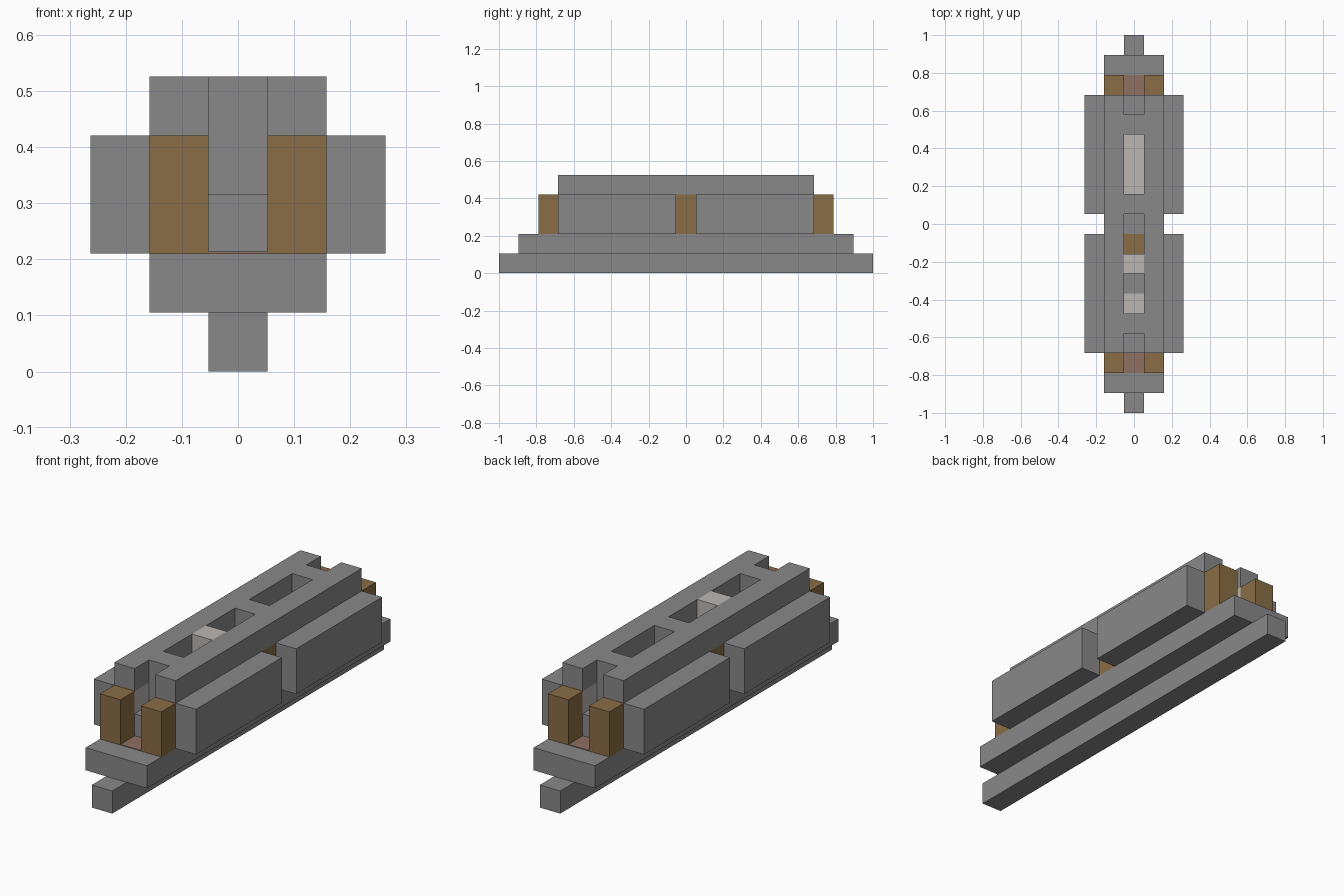
import bpy
import bmesh

cube = bpy.data.objects.get("Cube")
if cube:
    bpy.data.objects.remove(cube, do_unlink=True)

U = 2 / 19  # one block


def material(name, rgb):
    m = bpy.data.materials.new(name)
    m.use_nodes = True
    m.diffuse_color = (*rgb, 1)
    m.node_tree.nodes["Principled BSDF"].inputs["Base Color"].default_value = (*rgb, 1)
    return m


grey = material("stone grey", (0.25, 0.25, 0.25))
brown = material("wood brown", (0.25, 0.155, 0.06))
light = material("light grey", (0.50, 0.47, 0.45))
clay = material("clay brown", (0.27, 0.165, 0.12))


def box(name, mat, x, y, z):
    """Box spanning the given ranges, measured in blocks."""
    bm = bmesh.new()
    bmesh.ops.create_cube(bm, size=1)
    for v in bm.verts:
        for i, (lo, hi) in enumerate((x, y, z)):
            v.co[i] = U * (hi if v.co[i] > 0 else lo)
    mesh = bpy.data.meshes.new(name)
    bm.to_mesh(mesh)
    bm.free()
    mesh.materials.append(mat)
    obj = bpy.data.objects.new(name, mesh)
    bpy.context.collection.objects.link(obj)
    return obj


def span(a, b, sign):
    return tuple(sorted((a * sign, b * sign)))


MID = (-0.5, 0.5)

# Keel and deck
box("keel", grey, MID, (-9.5, 9.5), (0, 1))
box("deck", grey, (-1.5, 1.5), (-8.5, 8.5), (1, 2))

for s, side in ((-1, "right"), (1, "left")):
    wall = span(0.5, 1.5, s)
    # Inner walls, roof rails and outer panels
    box(side + "_inner_wall", brown, wall, (-5.5, 5.5), (2, 4))
    box(side + "_roof_rail", grey, wall, (-6.5, 6.5), (4, 5))
    for e, end in ((-1, "front"), (1, "back")):
        name = side + "_" + end
        box(name + "_panel", grey, span(1.5, 2.5, s), span(0.5, 6.5, e), (2, 4))
        box(name + "_post", brown, wall, span(6.5, 7.5, e), (2, 4))
        box(name + "_lower_jamb", grey, wall, span(5.5, 6.5, e), (2, 3))
        box(name + "_upper_jamb", light, wall, span(5.5, 6.5, e), (3, 4))

# End bulkheads and doorstep plates
for e, end in ((-1, "front"), (1, "back")):
    box(end + "_bulkhead", grey, MID, span(4.5, 5.5, e), (3, 5))
    box(end + "_doorstep", clay, MID, span(6.5, 7.5, e), (2, 2.03))

# Coloured floor of the central channel
for a, b, mat in ((-6.5, -4.5, grey), (-4.5, -3.5, light), (-3.5, -1.5, grey),
                  (-1.5, -0.5, brown), (-0.5, 1.5, grey), (1.5, 4.5, light),
                  (4.5, 6.5, grey)):
    box("channel_floor", mat, MID, (a, b), (2, 3))

# Crossing blocks between the roof openings
box("roof_bridge", grey, MID, (0.5, 1.5), (3, 5))
box("roof_light_block", light, MID, (-2.5, -1.5), (3, 5))
